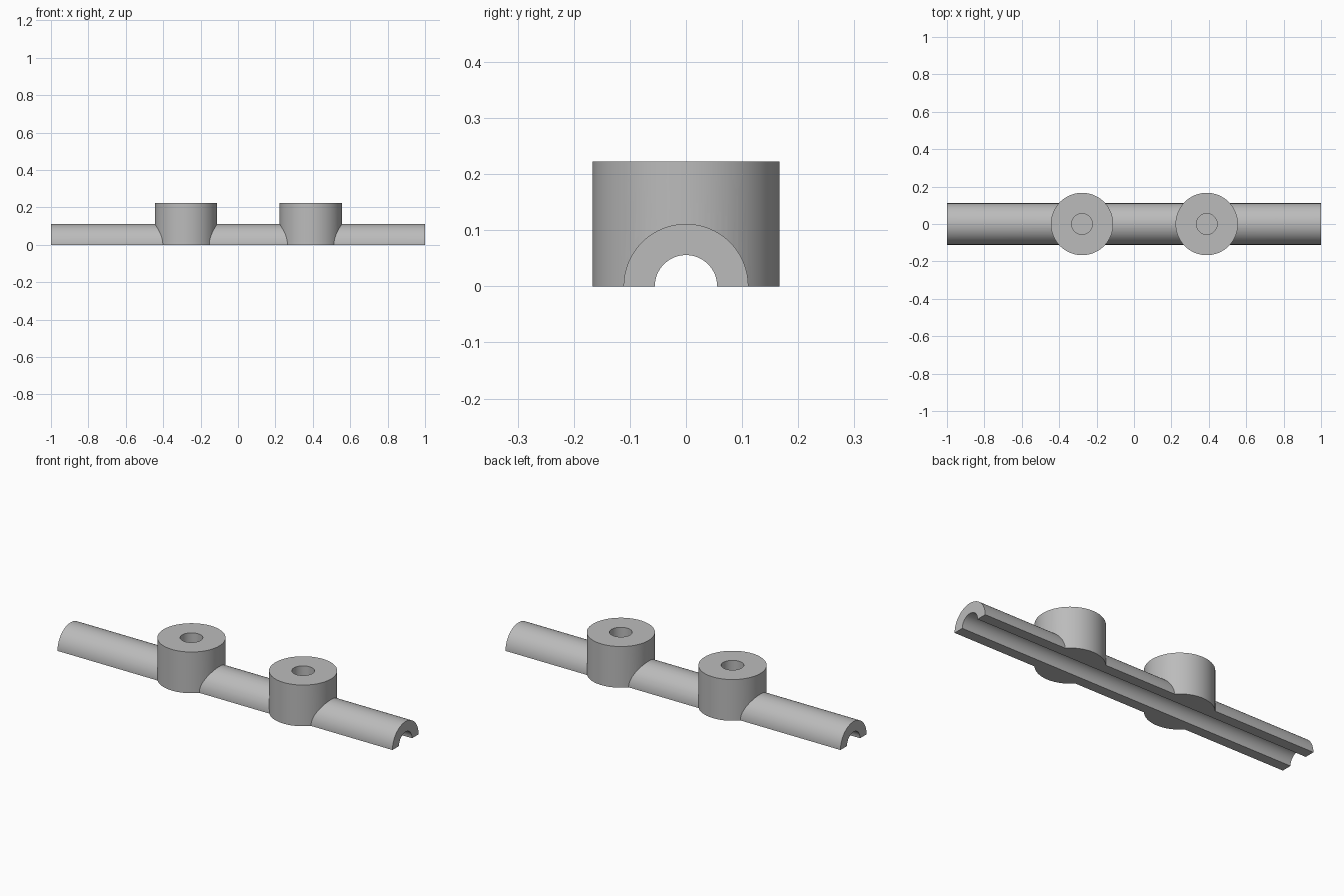
import bpy, math

if "Cube" in bpy.data.objects:
    bpy.data.objects.remove(bpy.data.objects["Cube"])

U = 1 / 9  # base unit: outer radius of the half pipe
grey = bpy.data.materials.new("plain_grey")
grey.diffuse_color = (0.5, 0.5, 0.5, 1)
grey.use_nodes = True
grey.node_tree.nodes["Principled BSDF"].inputs["Base Color"].default_value = grey.diffuse_color


def cylinder(name, r, depth, loc, along_x=False):
    rot = (0, math.pi / 2, 0) if along_x else (0, 0, 0)
    bpy.ops.mesh.primitive_cylinder_add(vertices=96, radius=r, depth=depth,
                                        location=loc, rotation=rot)
    ob = bpy.context.object
    ob.name = name
    ob.data.materials.append(grey)
    return ob


def combine(target, tool, operation):
    bpy.context.view_layer.objects.active = target
    mod = target.modifiers.new(operation.lower(), 'BOOLEAN')
    mod.operation = operation
    mod.solver = 'EXACT'
    mod.object = tool
    bpy.ops.object.modifier_apply(modifier=mod.name)
    bpy.data.objects.remove(tool)


# Pipe and its two round bosses, run below the ground plane before trimming
centres = (-2.5 * U, 3.5 * U)
body = cylinder("half_pipe_with_bosses", U, 2, (0, 0, 0), True)
for x in centres:
    combine(body, cylinder("boss", 1.5 * U, 3 * U, (x, 0, 0.5 * U)), 'UNION')

# Channel along the pipe
combine(body, cylinder("channel_cutter", 0.5 * U, 2.2, (0, 0, 0), True), 'DIFFERENCE')

# Blind holes in the boss tops
for x in centres:
    combine(body, cylinder("hole_cutter", 0.5 * U, 2 * U, (x, 0, 2 * U)), 'DIFFERENCE')

# Flat underside at z = 0
bpy.ops.mesh.primitive_cube_add(size=1, location=(0, 0, -0.5))
trim = bpy.context.object
trim.scale = (3, 1, 1)
trim.data.materials.append(grey)
bpy.context.view_layer.update()
combine(body, trim, 'DIFFERENCE')

# Smooth round walls, sharp edges
bpy.ops.object.select_all(action='DESELECT')
body.select_set(True)
bpy.context.view_layer.objects.active = body
bpy.ops.object.shade_smooth_by_angle(angle=math.radians(30))
